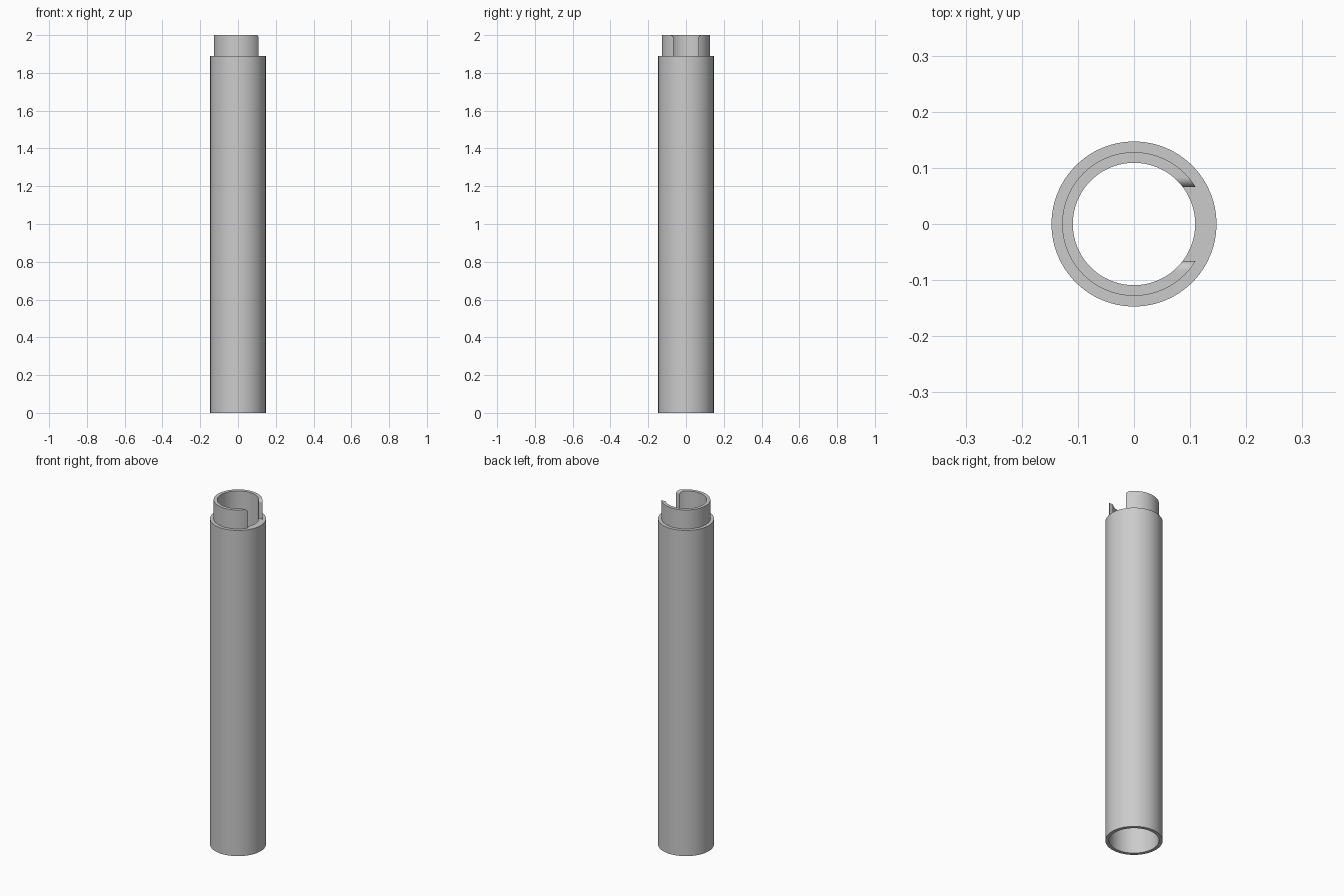
import bpy, bmesh, math

if "Cube" in bpy.data.objects:
    bpy.data.objects.remove(bpy.data.objects["Cube"], do_unlink=True)

grey = bpy.data.materials.new("light_grey")
grey.use_nodes = True
grey.diffuse_color = (0.6, 0.6, 0.6, 1)
grey.node_tree.nodes["Principled BSDF"].inputs["Base Color"].default_value = grey.diffuse_color

R_OUT, R_NECK, R_BORE = 0.147, 0.128, 0.109
SHOULDER, TOP, SOCKET = 1.89, 2.0, 0.2
SLOT, FILLET = 0.066, 0.017
SIDES = 128


def finish(name, bm):
    bmesh.ops.recalc_face_normals(bm, faces=bm.faces)
    mesh = bpy.data.meshes.new(name)
    bm.to_mesh(mesh)
    bm.free()
    mesh.materials.append(grey)
    obj = bpy.data.objects.new(name, mesh)
    bpy.context.collection.objects.link(obj)
    return obj


def lathe(name, profile):
    """Revolve a closed (radius, z) profile around the z axis."""
    bm = bmesh.new()
    rings = []
    for i in range(SIDES):
        a = math.tau * i / SIDES
        rings.append([bm.verts.new((r * math.cos(a), r * math.sin(a), z)) for r, z in profile])
    n = len(profile)
    for i, ring in enumerate(rings):
        following = rings[(i + 1) % SIDES]
        for j in range(n):
            k = (j + 1) % n
            bm.faces.new((ring[j], following[j], following[k], ring[k]))
    return finish(name, bm)


# Main tube with a wider socket at the bottom
tube = lathe("tube", [(R_NECK, 0), (R_OUT, 0), (R_OUT, SHOULDER),
                      (R_BORE, SHOULDER), (R_BORE, SOCKET), (R_NECK, SOCKET)])

# Narrow neck on the shoulder
neck = lathe("neck", [(R_BORE, SHOULDER), (R_NECK, SHOULDER), (R_NECK, TOP), (R_BORE, TOP)])

# Slot cutter on the left side, flared so the upper corners come out rounded
half = [(SLOT, SHOULDER - 0.05)]
for i in range(13):
    t = math.pi / 2 * i / 12
    half.append((SLOT + FILLET * (1 - math.cos(t)), TOP - FILLET * (1 - math.sin(t))))
half.append((SLOT + FILLET, TOP + 0.05))
outline = half + [(-y, z) for y, z in reversed(half)]
bm = bmesh.new()
face = bm.faces.new([bm.verts.new((0.03, y, z)) for y, z in outline])
extruded = bmesh.ops.extrude_face_region(bm, geom=[face])["geom"]
bmesh.ops.translate(bm, vec=(0.2, 0, 0),
                    verts=[v for v in extruded if isinstance(v, bmesh.types.BMVert)])
cutter = finish("slot_cutter", bm)
cutter.hide_render = True
cutter.hide_viewport = True

cut = neck.modifiers.new("slot", "BOOLEAN")
cut.operation = "DIFFERENCE"
cut.solver = "EXACT"
cut.object = cutter

# Apply the cut, then drop the cutter
bpy.context.view_layer.update()
evaluated = neck.evaluated_get(bpy.context.evaluated_depsgraph_get())
cut_mesh = bpy.data.meshes.new_from_object(evaluated)
neck.modifiers.clear()
neck.data = cut_mesh
bpy.data.objects.remove(cutter, do_unlink=True)

# Smooth round walls, crisp rims
bpy.ops.object.select_all(action="DESELECT")
for obj in (tube, neck):
    obj.select_set(True)
bpy.context.view_layer.objects.active = tube
bpy.ops.object.shade_smooth_by_angle(angle=math.radians(30))
